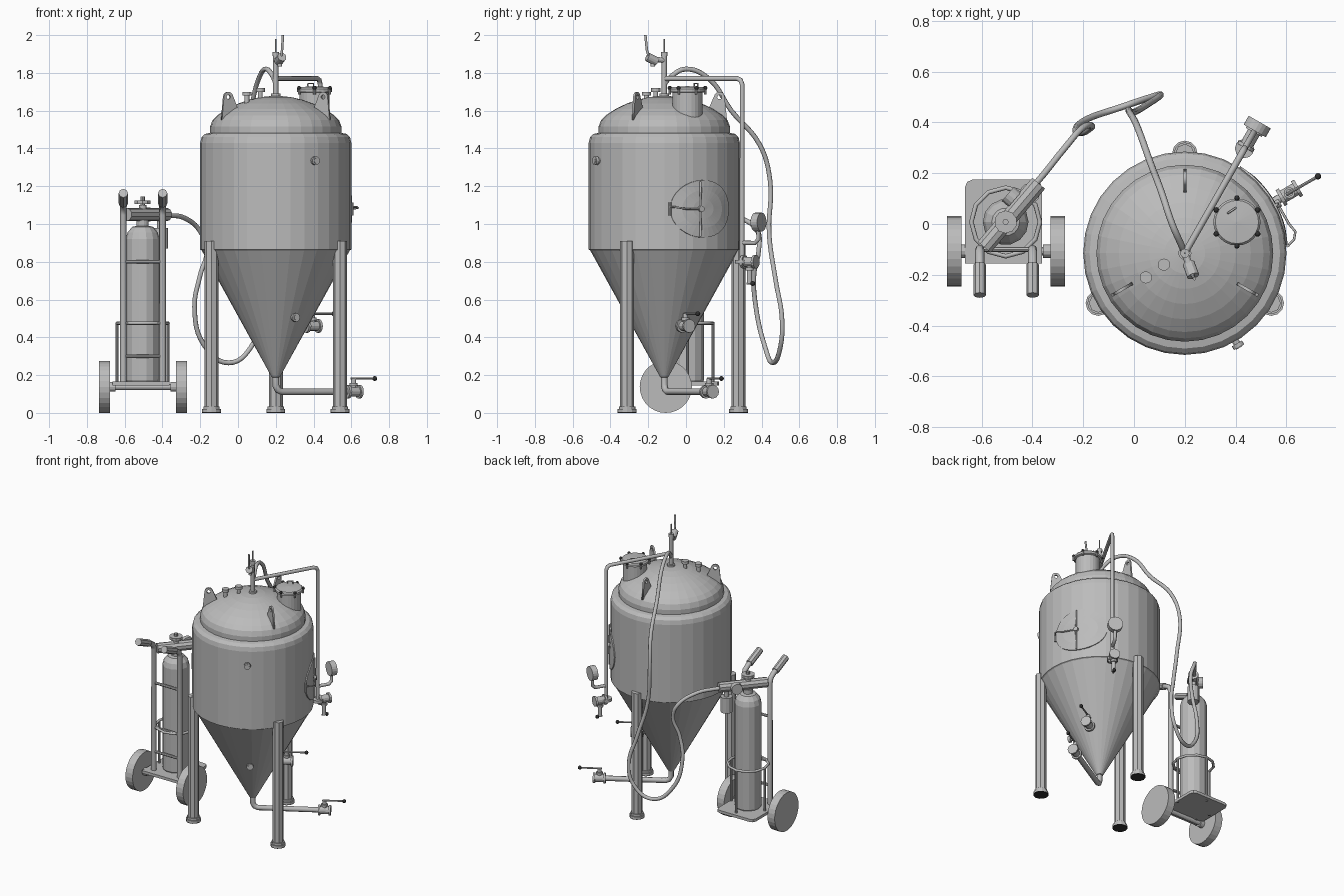
import bpy, bmesh, math
from mathutils import Vector, Matrix

if "Cube" in bpy.data.objects:
    bpy.data.objects.remove(bpy.data.objects["Cube"])

def material(name, v):
    m = bpy.data.materials.new(name)
    m.diffuse_color = (v, v, v, 1)
    m.use_nodes = True
    m.node_tree.nodes["Principled BSDF"].inputs["Base Color"].default_value = m.diffuse_color
    return m

STEEL = material("brushed steel", 0.5)
DARK = material("black rubber", 0.03)
C = Vector((0.2, -0.115, 0))          # tank axis

def polar(deg, r, z):
    a = math.radians(deg)
    return C + Vector((r * math.cos(a), r * math.sin(a), z))

def finish(name, bm, mat):
    bmesh.ops.remove_doubles(bm, verts=bm.verts, dist=1e-5)
    bmesh.ops.recalc_face_normals(bm, faces=bm.faces)
    me = bpy.data.meshes.new(name)
    bm.to_mesh(me)
    bm.free()
    me.materials.append(mat)
    ob = bpy.data.objects.new(name, me)
    bpy.context.collection.objects.link(ob)
    return ob

def lathe(name, prof, loc, n=32, mat=STEEL):
    bm = bmesh.new()
    vs = [bm.verts.new((r, 0, z)) for r, z in prof]
    es = [bm.edges.new(p) for p in zip(vs, vs[1:])]
    bmesh.ops.spin(bm, geom=vs + es, cent=(0, 0, 0), axis=(0, 0, 1), angle=2 * math.pi, steps=n)
    ob = finish(name, bm, mat)
    ob.location = loc
    return ob

def rod(name, a, b, r, n=12, mat=STEEL, r2=None):
    a, b = Vector(a), Vector(b)
    d = b - a
    m = Matrix.Translation((a + b) / 2) @ d.to_track_quat('Z', 'Y').to_matrix().to_4x4()
    bm = bmesh.new()
    bmesh.ops.create_cone(bm, cap_ends=True, segments=n, radius1=r,
                          radius2=r if r2 is None else r2, depth=d.length, matrix=m)
    return finish(name, bm, mat)

def ball(name, p, r, mat=DARK):
    bm = bmesh.new()
    bmesh.ops.create_uvsphere(bm, u_segments=10, v_segments=6, radius=r, matrix=Matrix.Translation(p))
    return finish(name, bm, mat)

def to_mesh(ob):
    bpy.ops.object.select_all(action='DESELECT')
    bpy.context.view_layer.objects.active = ob
    ob.select_set(True)
    bpy.ops.object.convert(target='MESH')

def tube(name, pts, r, smooth=False, cyclic=False):
    cu = bpy.data.curves.new(name, 'CURVE')
    cu.dimensions = '3D'
    cu.bevel_depth, cu.bevel_resolution, cu.use_fill_caps = r, 2, True
    cu.resolution_u = 6
    s = cu.splines.new('BEZIER')
    s.bezier_points.add(len(pts) - 1)
    for bp, p in zip(s.bezier_points, pts):
        bp.co = p
        bp.handle_left_type = bp.handle_right_type = 'AUTO' if smooth else 'VECTOR'
    if not smooth:
        cu.resolution_u = 1
    s.use_cyclic_u = cyclic
    cu.materials.append(STEEL)
    ob = bpy.data.objects.new(name, cu)
    bpy.context.collection.objects.link(ob)
    to_mesh(ob)

def valve(name, p, d, up, reach, stem=0.07):
    p, d, up = Vector(p), Vector(d).normalized(), Vector(up)
    rod(name + "_body", p - d * 0.035, p + d * 0.035, 0.026)
    for s in (-0.035, 0.035):
        rod(name + "_flange", p + d * (s - 0.007), p + d * (s + 0.007), 0.036)
    rod(name + "_stem", p, p + up * stem, 0.014)
    rod(name + "_collar", p + up * 0.03, p + up * 0.045, 0.022)
    e = p + up * stem + d * reach
    rod(name + "_handle", p + up * stem - d * 0.015, e, 0.006, 8)
    ball(name + "_knob", e, 0.013)

# tank shell: cone, cylinder and domed lid
lathe("fermenter_tank", [(0, 0.18), (0.022, 0.19), (0.392, 0.86), (0.4, 0.865), (0.4, 1.43),
      (0.393, 1.46), (0.375, 1.477), (0.348, 1.482), (0.348, 1.515), (0.335, 1.55), (0.31, 1.575),
      (0.26, 1.608), (0.2, 1.637), (0.14, 1.658), (0.08, 1.672), (0, 1.68)], C)

# legs, feet and lifting lugs
for deg in (90, 210, 330):
    rod("tank_leg", polar(deg, 0.393, 0.012), polar(deg, 0.393, 0.91), 0.037, 8)
    rod("leg_collar", polar(deg, 0.393, 0.02), polar(deg, 0.393, 0.035), 0.043)
    rod("leg_foot", polar(deg, 0.393, 0.004), polar(deg, 0.393, 0.02), 0.05)
    rod("foot_pad", polar(deg, 0.393, 0), polar(deg, 0.393, 0.004), 0.05, mat=DARK)
    cu = bpy.data.curves.new("lifting_lug", 'CURVE')
    cu.dimensions, cu.fill_mode, cu.extrude = '2D', 'BOTH', 0.006
    arc = [math.radians(t) for t in range(0, 151, 30)]
    outer = [(0.23, 1.6), (0.335, 1.52)] + [(0.292 + 0.028 * math.cos(t), 1.672 + 0.028 * math.sin(t)) for t in arc]
    hole = [(0.292 + 0.012 * math.cos(k * math.pi / 5), 1.672 + 0.012 * math.sin(k * math.pi / 5)) for k in range(10)]
    for loop in (outer, hole):
        s = cu.splines.new('POLY')
        s.points.add(len(loop) - 1)
        for pt, (x, y) in zip(s.points, loop):
            pt.co = (x, y, 0, 1)
        s.use_cyclic_u = True
    cu.materials.append(STEEL)
    lug = bpy.data.objects.new("lifting_lug", cu)
    lug.matrix_world = (Matrix.Translation(C) @ Matrix.Rotation(math.radians(deg), 4, 'Z')
                        @ Matrix.Rotation(math.pi / 2, 4, 'X'))
    bpy.context.collection.objects.link(lug)
    to_mesh(lug)

# top hatch with clamp knobs
H = Vector((0.405, 0.008, 0))
lathe("hatch_neck", [(0, 1.55), (0.08, 1.55), (0.08, 1.695), (0.093, 1.7), (0.093, 1.715),
                     (0.085, 1.724), (0, 1.73)], H, 24)
for k in range(6):
    a = math.radians(90 + 60 * k)
    p = H + Vector((0.094 * math.cos(a), 0.094 * math.sin(a), 0))
    rod("hatch_clamp", p + Vector((0, 0, 1.685)), p + Vector((0, 0, 1.715)), 0.007, 8)
    ball("hatch_knob", p + Vector((0, 0, 1.72)), 0.011)
tube("hatch_handle", [H + Vector(v) for v in ((-0.035, 0.035, 1.72), (-0.035, 0.035, 1.745),
                                               (-0.005, 0.055, 1.745), (-0.005, 0.055, 1.72))], 0.004)

# curved oval side door with latch bar
bm = bmesh.new()
rings = []
for f, r in ((0.001, 0.408), (0.33, 0.408), (0.66, 0.408), (1, 0.406), (1.01, 0.385)):
    rings.append([bm.verts.new(polar(31 + 26.5 * f * math.cos(k * math.pi / 16), r,
                 1.08 + 0.152 * f * math.sin(k * math.pi / 16))) for k in range(32)])
for a, b in zip(rings, rings[1:]):
    for k in range(32):
        bm.faces.new((a[k], a[k - 1], b[k - 1], b[k]))
bm.faces.new(rings[0])
finish("side_door", bm, STEEL)
tube("door_strap", [polar(28, 0.409, 0.935), polar(28, 0.415, 1.08), polar(28, 0.409, 1.225)], 0.006)
tube("door_latch", [(0.57, 0.07, 1.08), (0.61, 0, 1.08), (0.635, -0.03, 1.085), (0.63, -0.06, 1.09),
                    (0.605, -0.085, 1.09)], 0.005)
rod("latch_grip", (0.605, -0.085, 1.045), (0.605, -0.085, 1.115), 0.007, 8)
rod("door_hub", polar(28, 0.4, 1.08), polar(28, 0.425, 1.08), 0.016)

# ports on the dome, sampling nubs on the side
for x, y, z in ((0.047, -0.21, 1.63), (0.118, -0.16, 1.65)):
    rod("dome_port", (x, y, z - 0.02), (x, y, z + 0.06), 0.013)
    rod("port_cap", (x, y, z + 0.05), (x, y, z + 0.07), 0.024)
for r, z in ((0.385, 1.335), (0.175, 0.505)):
    rod("probe_port", polar(-60, r, z), polar(-60, r + 0.045, z), 0.014)
    rod("probe_cap", polar(-60, r + 0.025, z), polar(-60, r + 0.042, z), 0.023)

# centre pipe with top relief valve
rod("centre_pipe", C + Vector((0, 0, 1.66)), C + Vector((0, 0, 1.9)), 0.014)
rod("pipe_base", C + Vector((0, 0, 1.67)), C + Vector((0, 0, 1.69)), 0.026)
rod("pipe_cap", C + Vector((0, 0, 1.89)), C + Vector((0, 0, 1.91)), 0.018)
rod("pipe_needle", C + Vector((0, 0, 1.9)), C + Vector((0, 0, 1.98)), 0.004, 8)
rod("relief_arm", C + Vector((0, 0, 1.865)), (0.222, -0.175, 1.875), 0.014)
rod("relief_valve", (0.215, -0.155, 1.86), (0.233, -0.205, 1.885), 0.024)
rod("relief_spout", (0.222, -0.175, 1.87), (0.222, -0.175, 1.835), 0.012)
tube("relief_lever", [(0.228, -0.195, 1.88), (0.233, -0.207, 1.92), (0.238, -0.215, 2.0)], 0.007)

# blow-off pipe down the back, gauge and drain valve
D = Vector((0.5, 0.87, 0)).normalized()
P = Vector((0.435, 0.297, 0))
Z = Vector((0, 0, 1))
tube("blowoff_pipe", [C + Z * 1.77, P - D * 0.03 + Z * 1.77, P - D * 0.01 + Z * 1.762,
                      P + Z * 1.74, P + Z * 0.8], 0.013)
rod("pipe_disc", P + Z * 0.79, P + Z * 0.81, 0.038)
tube("gauge_arm", [P + Z * 0.9, P + D * 0.08 + Z * 0.9, P + D * 0.1 + Z * 0.92, P + D * 0.1 + Z * 0.99], 0.012)
rod("pressure_gauge", P + D * 0.08 + Z * 1.01, P + D * 0.12 + Z * 1.01, 0.05, 20)
valve("drain_valve", P + D * 0.045 + Z * 0.8, D, -Z, 0.02, 0.115)

# bottom outlet and cone valve
E = Vector((math.cos(math.radians(30)), 0.5, 0))
tube("outlet_pipe", [C + Z * 0.2, C + Z * 0.145, C + E * 0.012 + Z * 0.122, C + E * 0.035 + Z * 0.112,
                     C + E * 0.47 + Z * 0.112], 0.018)
valve("outlet_valve", C + E * 0.475 + Z * 0.112, E, Z, 0.13)
rod("cone_stub", C + E * 0.14 + Z * 0.46, C + E * 0.22 + Z * 0.46, 0.016)
valve("cone_valve", C + E * 0.225 + Z * 0.46, E, Z, 0.13, 0.065)

# gas hose from centre pipe to regulator
tube("gas_hose", [(0.2, -0.115, 1.74), (0.185, -0.08, 1.78), (0.15, 0.0, 1.82), (0.11, 0.12, 1.77),
     (0.065, 0.24, 1.6), (0.01, 0.39, 1.42), (-0.02, 0.445, 1.23), (0.0, 0.44, 0.95), (0.06, 0.475, 0.7),
     (0.105, 0.508, 0.5), (0.07, 0.5, 0.35), (-0.05, 0.46, 0.265), (-0.18, 0.415, 0.36),
     (-0.23, 0.37, 0.56), (-0.2, 0.36, 0.73), (-0.165, 0.385, 0.86), (-0.2, 0.38, 0.96),
     (-0.28, 0.29, 1.03), (-0.36, 0.19, 1.045), (-0.43, 0.11, 1.045)], 0.013, smooth=True)

# gas bottle
G = Vector((-0.505, 0.008, 0))
lathe("gas_bottle", [(0, 0.165), (0.085, 0.165), (0.09, 0.175), (0.09, 0.92), (0.08, 0.955),
                     (0.055, 0.985), (0.032, 0.99), (0.032, 1.02), (0.02, 1.02), (0.02, 1.1), (0, 1.1)], G, 14)
rod("bottle_handwheel", G + Z * 1.105, G + Z * 1.125, 0.045, 10)
rod("handwheel_stem", G + Z * 1.09, G + Z * 1.145, 0.012, 8)
R = Vector((0.23, 0.27, 0)).normalized()
rod("regulator_body", G - R * 0.13 + Z * 1.05, G + R * 0.2 + Z * 1.05, 0.035, 10)
S = Vector((-R.y, R.x, 0))
rod("regulator_gauge", G + R * 0.09 + S * 0.03 + Z * 1.05, G + R * 0.09 + S * 0.065 + Z * 1.05, 0.038, 14)
rod("regulator_canister", (-0.41, 0.12, 0.87), (-0.41, 0.12, 0.98), 0.04, 12)
rod("canister_neck", (-0.41, 0.12, 0.97), (-0.41, 0.12, 1.04), 0.018)

# retaining hoop and rods
tube("bottle_hoop", [G + Vector((0.135 * math.cos(k * math.pi / 6), 0.135 * math.sin(k * math.pi / 6), 0.475))
                     for k in range(12)], 0.009, cyclic=True)
for a in (0, 90, 180):
    q = G + Vector((0.135 * math.cos(math.radians(a)), 0.135 * math.sin(math.radians(a)), 0))
    rod("hoop_post", q + Z * 0.14, q + Z * 0.475, 0.008, 8)

# trolley: platform, axle, wheels and handles
bm = bmesh.new()
x0, x1, y0, y1, c = -0.665, -0.362, -0.155, 0.175, 0.03
ring = [(x0, y0), (x1, y0), (x1, y1 - c), (x1 - c * 0.3, y1 - c * 0.3), (x1 - c, y1),
        (x0 + c, y1), (x0 + c * 0.3, y1 - c * 0.3), (x0, y1 - c)]
f = bm.faces.new([bm.verts.new((x, y, 0.145)) for x, y in ring])
ext = bmesh.ops.extrude_face_region(bm, geom=[f])['geom']
bmesh.ops.translate(bm, vec=(0, 0, 0.02), verts=[v for v in ext if isinstance(v, bmesh.types.BMVert)])
finish("trolley_platform", bm, STEEL)
rod("trolley_axle", (-0.7, -0.107, 0.138), (-0.3, -0.107, 0.138), 0.016)
for s in (-1, 1):
    cx = -0.503
    rod("trolley_wheel", (cx + s * 0.175, -0.107, 0.138), (cx + s * 0.232, -0.107, 0.138), 0.138, 28)
    rod("wheel_collar", (cx + s * 0.145, -0.107, 0.138), (cx + s * 0.175, -0.107, 0.138), 0.026)
    hx = cx + s * 0.104
    tube("trolley_handle", [(hx, -0.1, 0.14), (hx, -0.1, 1.05), (hx, -0.11, 1.08), (hx, -0.14, 1.1),
                            (hx, -0.27, 1.16)], 0.018)
    rod("handle_grip", (hx, -0.16, 1.109), (hx, -0.28, 1.163), 0.025, 8)
for z in (0.3, 0.475, 0.8):
    rod("trolley_crossbar", (-0.607, -0.1, z), (-0.399, -0.1, z), 0.01, 8)
